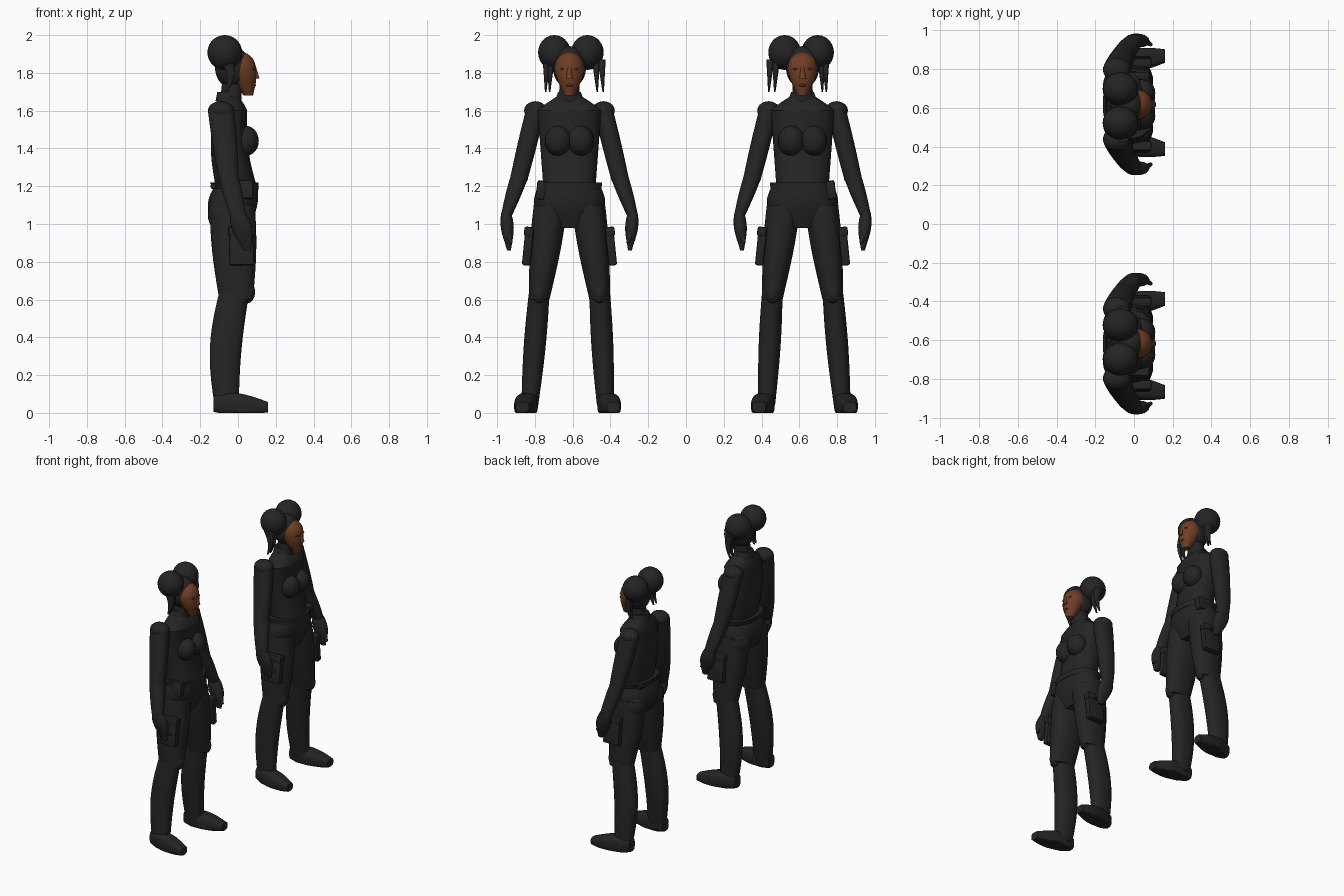
import bpy, bmesh, math
from mathutils import Vector, Matrix

if "Cube" in bpy.data.objects:
    bpy.data.objects.remove(bpy.data.objects["Cube"])

OFFSET = 0.617  # sideways distance of each figure from the middle
SIDES = {"outer": 1, "inner": -1}


def material(name, color):
    mat = bpy.data.materials.new(name)
    mat.use_nodes = True
    mat.diffuse_color = (*color, 1)
    shader = mat.node_tree.nodes["Principled BSDF"]
    shader.inputs["Base Color"].default_value = (*color, 1)
    shader.inputs["Roughness"].default_value = 0.9
    return mat


BLACK = material("black cloth", (0.018, 0.018, 0.019))
SKIN = material("brown skin", (0.16, 0.048, 0.018))
SHADE = material("dark brown", (0.085, 0.024, 0.01))


def finish(name, bm, mat):
    """Place the part on one figure and mirror it to the other."""
    bmesh.ops.translate(bm, verts=bm.verts, vec=(0, OFFSET, 0))
    bmesh.ops.recalc_face_normals(bm, faces=bm.faces)
    mesh = bpy.data.meshes.new(name)
    bm.to_mesh(mesh)
    bm.free()
    mesh.materials.append(mat)
    part = bpy.data.objects.new(name, mesh)
    bpy.context.collection.objects.link(part)
    mirror = part.modifiers.new("other figure", 'MIRROR')
    mirror.use_axis = (False, True, False)
    mirror.use_mirror_merge = False
    bpy.ops.object.select_all(action='DESELECT')
    part.select_set(True)
    bpy.context.view_layer.objects.active = part
    bpy.ops.object.shade_smooth_by_angle(angle=math.radians(40))


def limb(name, start, end, radii, end_radii, bulge=0, bow=0, mat=BLACK,
         lengthwise=False, square=0.85, sides=20, steps=10):
    """Tapered oval tube; bulge swells its middle, bow bends it along x.
    Radii are depth and width, or width and height when lengthwise."""
    bm = bmesh.new()
    start, end = Vector(start), Vector(end)
    loops = []
    for step in range(steps + 1):
        t = step / steps
        middle = math.sin(math.pi * t)
        center = start.lerp(end, t) + Vector((bow * middle, 0, 0))
        size = Vector(radii).lerp(Vector(end_radii), t) * (1 + bulge * middle)
        loop = []
        for i in range(sides):
            angle = math.tau * (i + 0.5) / sides
            u, v = (r * math.copysign(abs(w) ** square, w)
                    for r, w in zip(size, (math.cos(angle), math.sin(angle))))
            point = center + Vector((0, u, v) if lengthwise else (u, v, 0))
            point.z = max(point.z, 0)
            loop.append(bm.verts.new(point))
        loops.append(loop)
    for low, high in zip(loops, loops[1:]):
        for i in range(sides):
            bm.faces.new((low[i - 1], low[i], high[i], high[i - 1]))
    bm.faces.new(loops[0])
    bm.faces.new(loops[-1])
    finish(name, bm, mat)


def ball(name, center, radii, mat=BLACK):
    bm = bmesh.new()
    place = Matrix.Translation(center) @ Matrix.Diagonal((*radii, 1))
    bmesh.ops.create_uvsphere(bm, u_segments=24, v_segments=14, radius=1, matrix=place)
    finish(name, bm, mat)


def block(name, center, size, tilt=0):
    bm = bmesh.new()
    place = (Matrix.Translation(center) @ Matrix.Rotation(tilt, 4, 'X')
             @ Matrix.Diagonal((*size, 1)))
    bmesh.ops.create_cube(bm, size=1, matrix=place)
    bmesh.ops.bevel(bm, geom=bm.edges[:], offset=0.01, segments=2,
                    affect='EDGES', profile=0.5)
    finish(name, bm, BLACK)


# Torso, shoulders, neck and collar
waist, chest_top, throat = (-.01, 0, 1.2), (-.04, 0, 1.6), (-.05, 0, 1.68)
limb("torso", waist, chest_top, (.11, .14), (.09, .17), bow=-.02)
limb("shoulders", chest_top, throat, (.09, .17), (.05, .06), bulge=.05)
limb("neck", chest_top, (-.03, 0, 1.8), (.06, .06), (.05, .05))
limb("collar", (-.05, 0, 1.65), (-.05, 0, 1.7), (.07, .08), (.06, .06))

# Trousers top, waistband, pouch and back flap
limb("hips", waist, (-.03, 0, .98), (.115, .165), (.09, .13), bulge=.28, bow=-.01)
limb("waistband", (-.01, 0, 1.18), (-.02, 0, 1.22), (.12, .17), (.13, .175))
block("belt_pouch", (.03, .15, 1.18), (.1, .05, .1), .15)
block("back_flap", (-.13, .03, 1.2), (.03, .2, .03))

for word, side in SIDES.items():
    def at(x, y, z):
        return Vector((x, side * y, z))

    lean = Vector((0, .01, 0))
    ball(word + "_breast", at(.04, .06, 1.44), (.07, .07, .08))
    ball(word + "_buttock", at(-.08, .1, 1.05), (.08, .09, .1))

    # Legs and shoes
    hip, knee, ankle = at(-.03, .1, 1.1), at(-.01, .16, .6), at(-.06, .2, .04) + lean
    limb(word + "_thigh", hip, knee, (.12, .09), (.09, .055), bulge=.12)
    limb(word + "_calf", knee + Vector((-.01, 0, .04)), ankle, (.08, .055), (.065, .045),
         bulge=.17, bow=-.025)
    ball(word + "_knee", knee + Vector((.06, 0, .04)), (.04, .04, .06))
    limb(word + "_shoe", at(-.13, .2, .05) + lean, at(.16, .24, .03) + lean,
         (.035, .045), (.035, .028), bulge=.7, lengthwise=True, square=.65)

    # Cargo pockets
    block(word + "_pocket", at(.02, .22, .88), (.13, .045, .2), side * .1)
    block(word + "_pocket_flap", at(.02, .215, .96), (.14, .05, .05), side * .1)

    # Arms and hands
    shoulder, elbow, wrist = at(-.09, .18, 1.6), at(-.05, .265, 1.25), at(0, .335, 1.04)
    ball(word + "_shoulder", shoulder, (.07, .06, .05))
    limb(word + "_upper_arm", shoulder, elbow, (.07, .052), (.055, .048), bulge=.05)
    limb(word + "_forearm", elbow, wrist, (.055, .048), (.042, .029), bulge=.08)
    ball(word + "_elbow", elbow, (.053, .046, .05))
    limb(word + "_hand", wrist + Vector((0, 0, .02)), at(.05, .32, .86),
         (.04, .026), (.02, .01), bulge=.8)
    limb(word + "_thumb", at(.04, .335, 1), at(.085, .31, .9), (.02, .018), (.01, .01))

# Head: face, nose, lips and eyes
brow = (.015, 0, 1.82)
ball("forehead", brow, (.08, .078, .09), SKIN)
limb("jaw", brow, (.055, 0, 1.68), (.08, .078), (.025, .026), bulge=.15, mat=SKIN, square=1)
limb("nose", (.085, 0, 1.84), (.1, 0, 1.77), (.008, .007), (.014, .017), mat=SKIN)
ball("lips", (.086, 0, 1.735), (.01, .02, .008), SHADE)
for word, side in SIDES.items():
    ball(word + "_eye", (.082, side * .034, 1.82), (.008, .014, .006), SHADE)

# Hair: cap, two buns and loose strands
ball("hair_cap", (-.03, 0, 1.83), (.092, .088, .112))
for word, bun, strands in (("outer", .08, (.1, .12)), ("inner", -.095, (-.14, -.17))):
    ball(word + "_bun", (-.07, bun, 1.908), (.092, .086, .092))
    for place, y in zip(("near", "far"), strands):
        limb(f"{word}_{place}_strand", (-.06, y, 1.87), (-.06, y * 1.05, 1.7),
             (.035, .022), (.006, .004), bow=.02)
